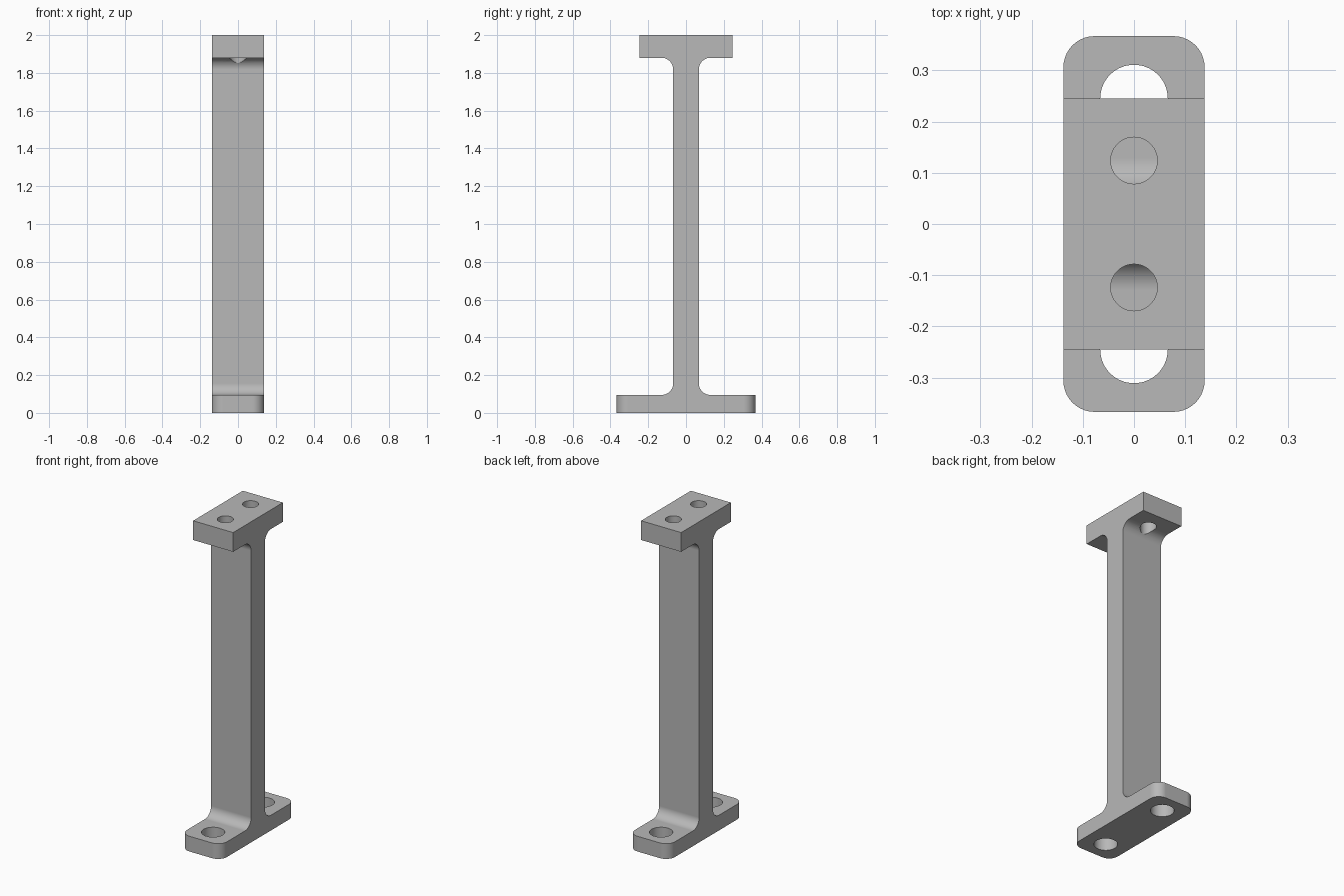
import bpy
import bmesh
from math import radians

cube = bpy.data.objects.get("Cube")
if cube:
    bpy.data.objects.remove(cube, do_unlink=True)

HALF_WIDTH = 0.138
BASE_Y, BASE_TOP = 0.367, 0.095
WEB_Y = 0.068
HEAD_Y, HEAD_BOTTOM, HEIGHT = 0.245, 1.88, 2.0
RADIUS = 0.061

grey = bpy.data.materials.new("plain grey")
grey.use_nodes = True
colour = (0.48, 0.48, 0.48, 1)
grey.diffuse_color = colour
grey.node_tree.nodes["Principled BSDF"].inputs["Base Color"].default_value = colour

# I-shaped side profile, mirrored and extruded across the width
half = [(BASE_Y, 0), (BASE_Y, BASE_TOP), (WEB_Y, BASE_TOP),
        (WEB_Y, HEAD_BOTTOM), (HEAD_Y, HEAD_BOTTOM), (HEAD_Y, HEIGHT)]
outline = half + [(-y, z) for y, z in reversed(half)]

bm = bmesh.new()
face = bm.faces.new([bm.verts.new((-HALF_WIDTH, y, z)) for y, z in outline])
extruded = bmesh.ops.extrude_face_region(bm, geom=[face])["geom"]
bmesh.ops.translate(bm, vec=(2 * HALF_WIDTH, 0, 0),
                    verts=[v for v in extruded if isinstance(v, bmesh.types.BMVert)])
bmesh.ops.recalc_face_normals(bm, faces=bm.faces)


# Fillets beside the web and rounded corners of the base
def is_rounded(edge):
    a, b = (v.co for v in edge.verts)
    along_x = abs(a.x - b.x) > 0.1
    at_web = abs(abs(a.y) - WEB_Y) < 0.001
    base_corner = abs(a.y - b.y) < 0.001 and abs(abs(a.y) - BASE_Y) < 0.001
    return (along_x and at_web) or (not along_x and base_corner)


bmesh.ops.bevel(bm, geom=[e for e in bm.edges if is_rounded(e)], offset=RADIUS,
                offset_type='OFFSET', segments=10, profile=0.5, affect='EDGES')
mesh = bpy.data.meshes.new("support_post")
bm.to_mesh(mesh)
bm.free()
mesh.materials.append(grey)
post = bpy.data.objects.new("support_post", mesh)
bpy.context.collection.objects.link(post)


# Bolt holes, drilled with temporary cylinders
def drill(y, z, radius, depth):
    bpy.ops.mesh.primitive_cylinder_add(vertices=64, radius=radius, depth=depth,
                                        location=(0, y, z))
    cutter = bpy.context.object
    cutter.name = "hole_cutter"
    cutter.hide_render = True
    cutter.data.materials.append(grey)
    cut = post.modifiers.new("hole", 'BOOLEAN')
    cut.operation = 'DIFFERENCE'
    cut.solver = 'EXACT'
    cut.object = cutter
    bpy.context.view_layer.objects.active = post
    bpy.ops.object.modifier_apply(modifier=cut.name)
    bpy.data.objects.remove(cutter, do_unlink=True)


for side in (-1, 1):
    drill(side * 0.124, 1.9, 0.0455, 0.4)
    drill(side * 0.245, 0.05, 0.066, 0.3)

# Smooth curves with crisp edges and flat faces
bpy.ops.object.select_all(action='DESELECT')
post.select_set(True)
bpy.context.view_layer.objects.active = post
bpy.ops.object.shade_smooth_by_angle(angle=radians(30))
weighted = post.modifiers.new("flat_face_normals", 'WEIGHTED_NORMAL')
weighted.keep_sharp = True
